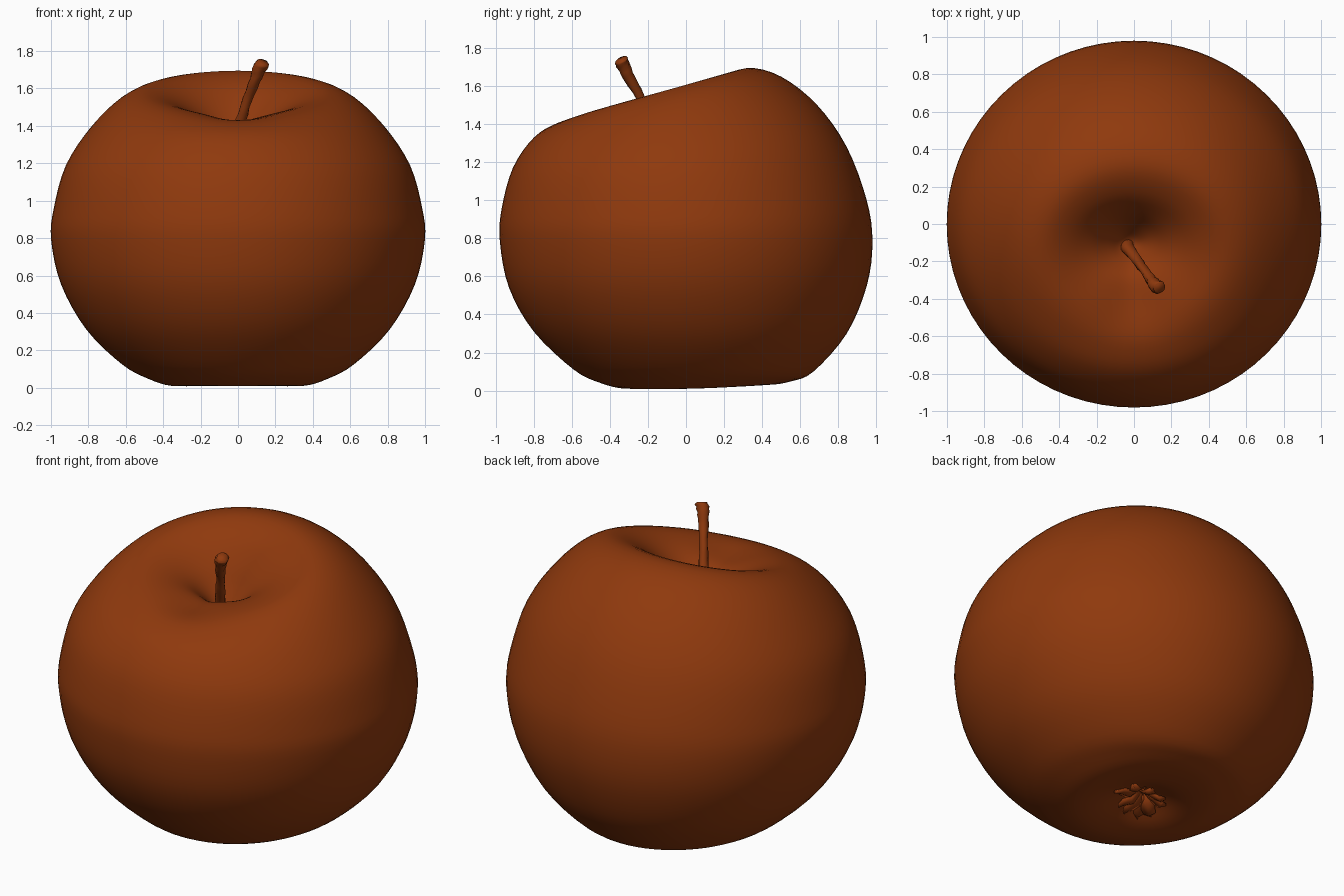
import bpy, bmesh, math, random
from mathutils import Vector

if "Cube" in bpy.data.objects:
    bpy.data.objects.remove(bpy.data.objects["Cube"])

random.seed(4)
skin = bpy.data.materials.new("apple russet")
skin.diffuse_color = (0.275, 0.041, 0.004, 1)
skin.use_nodes = True
skin.node_tree.nodes["Principled BSDF"].inputs["Base Color"].default_value = skin.diffuse_color


def finish(bm, name):
    bmesh.ops.recalc_face_normals(bm, faces=bm.faces)
    mesh = bpy.data.meshes.new(name)
    bm.to_mesh(mesh)
    bm.free()
    mesh.materials.append(skin)
    mesh.polygons.foreach_set("use_smooth", [True] * len(mesh.polygons))
    ob = bpy.data.objects.new(name, mesh)
    bpy.context.collection.objects.link(ob)
    return ob


def spline(rows, steps):
    """Catmull-Rom through rows of any length."""
    out = []
    for i in range(len(rows) - 1):
        p = [rows[max(0, min(len(rows) - 1, i + k))] for k in (-1, 0, 1, 2)]
        for s in range(steps):
            t = s / steps
            out.append([0.5 * (2 * b + (c - a) * t + (2 * a - 5 * b + 4 * c - d) * t * t
                               + (3 * b - a - 3 * c + d) * t ** 3) for a, b, c, d in zip(*p)])
    return out + [list(rows[-1])]


def skin_rings(bm, rings):
    """Join rings of points with quads, capping both ends."""
    vs = [[bm.verts.new(p) for p in r] for r in rings]
    n = len(vs[0])
    for a, b in zip(vs, vs[1:]):
        for i in range(n):
            bm.faces.new((a[i], a[(i + 1) % n], b[(i + 1) % n], b[i]))
    bm.faces.new(vs[0])
    bm.faces.new(vs[-1])


# Fruit: each row is a lopsided ring (front y, back y, half width, z front, z side, z back)
ROWS = [
    (-.12, -.10, .01, 1.26, 1.26, 1.26),
    (-.16, -.06, .05, 1.31, 1.29, 1.29),
    (-.22, .00, .12, 1.38, 1.37, 1.38),
    (-.30, .07, .22, 1.435, 1.46, 1.505),
    (-.42, .17, .36, 1.46, 1.54, 1.625),
    (-.55, .32, .50, 1.455, 1.575, 1.695),
    (-.67, .50, .64, 1.415, 1.525, 1.65),
    (-.80, .69, .79, 1.33, 1.385, 1.50),
    (-.91, .845, .92, 1.17, 1.19, 1.28),
    (-.97, .95, .985, .95, .96, 1.00),
    (-.978, .98, .999, .78, .79, .78),
    (-.93, .95, .945, .54, .55, .55),
    (-.80, .845, .81, .31, .31, .30),
    (-.59, .67, .62, .11, .125, .10),
    (-.45, .55, .48, .04, .048, .048),
    (-.32, .43, .36, .01, .012, .03),
    (-.19, .28, .24, .024, .024, .038),
    (-.07, .16, .12, .07, .07, .075),
    (.04, .06, .01, .11, .11, .11),
]
SIDES = 72
rings = []
for yf, yb, xs, zf, zs, zb in spline(ROWS, 4):
    ring = []
    dip = max(0.0, 1 - abs(xs) / 0.4)          # hollows sit slightly left
    for i in range(SIDES):
        t = 2 * math.pi * i / SIDES
        c, s = math.cos(t), math.sin(t)
        z = zs * c * c + (zf + zb) / 2 * s * s + (zb - zf) / 2 * s
        if zf > 1.2 and s < 0:                 # soft groove running off the front of the hollow
            z -= .035 * math.exp(-(c / .4) ** 2) * math.exp(-((xs - .38) / .2) ** 2)
        ring.append((xs * c - 0.03 * dip, (yf + yb) / 2 + (yb - yf) / 2 * s, z))
    rings.append(ring)
bm = bmesh.new()
skin_rings(bm, rings)
finish(bm, "fruit")

# Stem: knobbly leaning tube with a flared, bent tip (x, y, z, radius)
STEM = [(-.04, -.11, 1.22, .045), (-.025, -.14, 1.32, .034), (.015, -.19, 1.43, .028),
        (.05, -.24, 1.54, .026), (.09, -.295, 1.64, .030), (.11, -.325, 1.70, .034),
        (.13, -.338, 1.73, .037), (.133, -.340, 1.745, .028)]
path = spline(STEM, 3)
axis = Vector((.17, -.23, .5)).normalized()
u = axis.orthogonal().normalized()
v = axis.cross(u)
rings = []
for x, y, z, r in path:
    rings.append([Vector((x, y, z)) + (u * math.cos(a) + v * math.sin(a)) * r * random.uniform(.88, 1.12)
                  for a in (2 * math.pi * k / 10 for k in range(10))])
bm = bmesh.new()
skin_rings(bm, rings)
finish(bm, "stem")

# Calyx: dried, crumpled sepals in the bottom hollow
bm = bmesh.new()
for k in range(9):
    a = 2 * math.pi * k / 9 + random.uniform(-.25, .25)
    d, side = Vector((math.cos(a), math.sin(a), 0)), Vector((-math.sin(a), math.cos(a), 0))
    prev = None
    reach = random.uniform(.8, 1.3)
    for r, z, w in ((.02, .11, .02), (.07, .07, .045), (.12, .045, .035), (.16, .045, .008)):
        mid = Vector((-.03, .04, z + random.uniform(-.014, .014))) + d * r * reach
        row = [bm.verts.new(mid + side * w), bm.verts.new(mid - Vector((0, 0, .015))),
               bm.verts.new(mid - side * w)]
        if prev:
            for i in (0, 1):
                bm.faces.new((prev[i], prev[i + 1], row[i + 1], row[i]))
        prev = row
calyx = finish(bm, "calyx")
thick = calyx.modifiers.new("thickness", 'SOLIDIFY')
thick.thickness = 0.008
